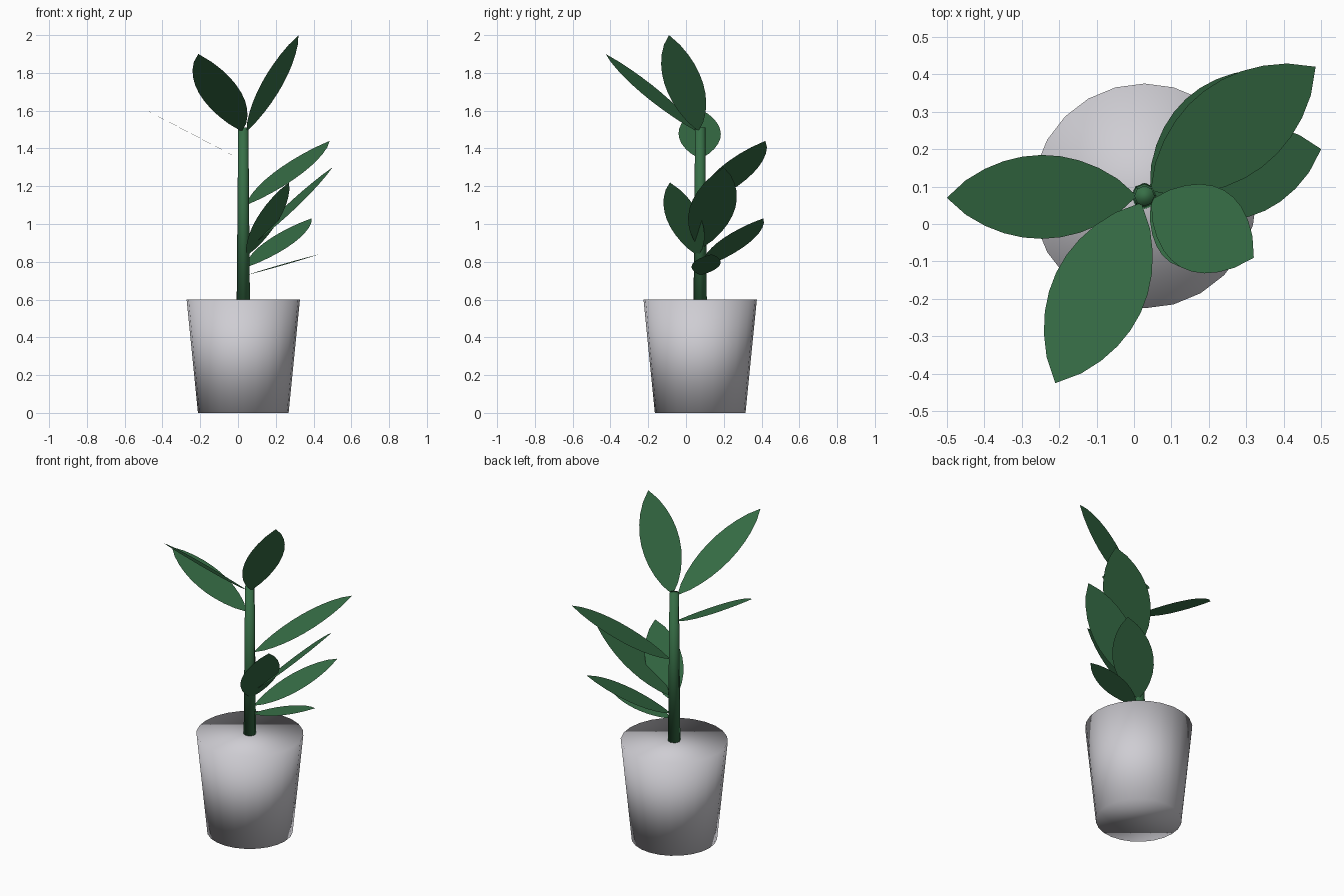
import bpy, bmesh, math
from mathutils import Vector

if "Cube" in bpy.data.objects:
    bpy.data.objects.remove(bpy.data.objects["Cube"])

CX, CY = 0.028, 0.075   # axis shared by pot and stem


def material(name, rgb):
    m = bpy.data.materials.new(name)
    m.diffuse_color = (*rgb, 1.0)
    m.use_nodes = True
    m.node_tree.nodes["Principled BSDF"].inputs["Base Color"].default_value = m.diffuse_color
    return m


pot_grey = material("pot_grey", (0.62, 0.61, 0.65))
leaf_green = material("leaf_green", (0.038, 0.158, 0.062))


def add_object(name, bm, mat, smooth):
    mesh = bpy.data.meshes.new(name)
    for f in bm.faces:
        f.smooth = smooth
    bm.to_mesh(mesh)
    bm.free()
    mesh.materials.append(mat)
    ob = bpy.data.objects.new(name, mesh)
    bpy.context.collection.objects.link(ob)
    return ob


def tapered(name, sides, r1, r2, z1, z2, mat):
    """Closed, fully smooth tapered cylinder on the plant axis."""
    bm = bmesh.new()
    bmesh.ops.create_cone(bm, cap_ends=True, segments=sides, radius1=r1,
                          radius2=r2, depth=z2 - z1)
    bmesh.ops.translate(bm, verts=bm.verts, vec=(CX, CY, (z1 + z2) / 2))
    return add_object(name, bm, mat, True)


def leaf(name, base_z, tip, half_width, steps=10):
    """Flat pointed blade from the stem to the tip, level across its width."""
    tip = Vector(tip)
    out = Vector((tip.x - CX, tip.y - CY, 0)).normalized()
    base = Vector((CX, CY, base_z)) + out * 0.02
    side = Vector((out.y, -out.x, 0))

    def edge(i, sign):
        t = i / steps
        w = half_width * (4 * t * (1 - t)) ** 0.87
        return base.lerp(tip, t) + side * (sign * w)

    outline = [edge(i, 1) for i in range(steps + 1)]
    outline += [edge(i, -1) for i in range(steps - 1, 0, -1)]
    bm = bmesh.new()
    face = bm.faces.new([bm.verts.new(p) for p in outline])
    face.normal_update()
    if face.normal.z < 0:
        face.normal_flip()
    return add_object(name, bm, leaf_green, False)


# Pot and stem
tapered("pot", 24, 0.24, 0.30, 0.0, 0.60, pot_grey)
tapered("stem", 8, 0.035, 0.027, 0.60, 1.51, leaf_green)

# Leaves, from the lowest to the top pair: base height, tip, half width
LEAVES = [
    (0.73, (0.43, 0.135, 0.84), 0.075),
    (0.77, (0.39, 0.41, 1.03), 0.115),
    (0.83, (0.27, -0.085, 1.22), 0.11),
    (0.87, (0.50, 0.20, 1.30), 0.125),
    (1.10, (0.485, 0.42, 1.44), 0.128),
    (1.345, (-0.50, 0.07, 1.61), 0.112),
    (1.49, (-0.21, -0.425, 1.90), 0.125),
    (1.49, (0.32, -0.09, 2.00), 0.118),
]
for n, (z, tip, w) in enumerate(LEAVES, 1):
    leaf(f"leaf_{n}", z, tip, w)
